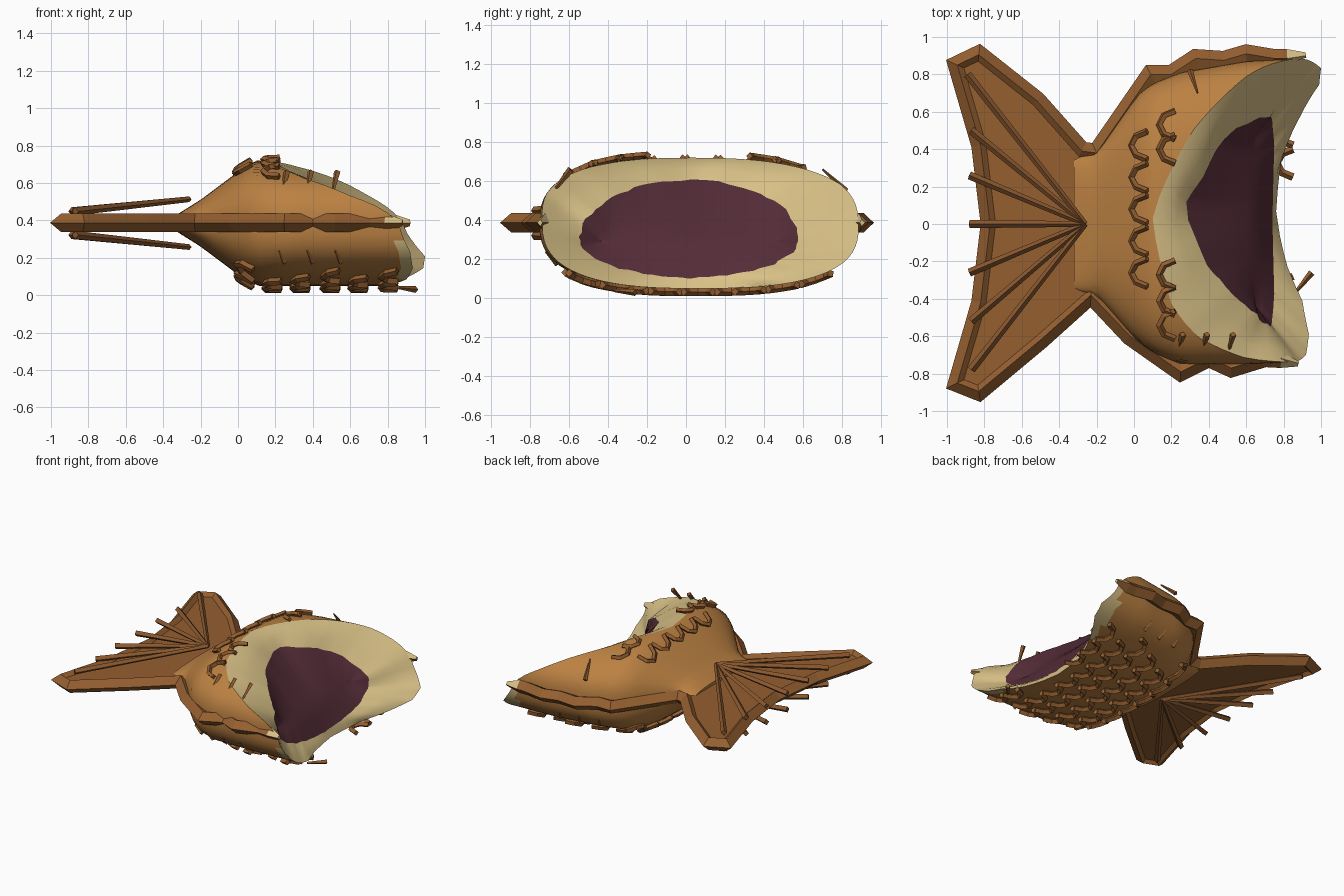
import bpy, bmesh, math, random
from mathutils import Vector

if "Cube" in bpy.data.objects:
    bpy.data.objects.remove(bpy.data.objects["Cube"])

random.seed(4)
CZ, N = 0.385, 2.7


def material(name, rgb):
    m = bpy.data.materials.new(name)
    m.diffuse_color = (*rgb, 1)
    m.use_nodes = True
    m.node_tree.nodes["Principled BSDF"].inputs["Base Color"].default_value = m.diffuse_color
    return m


SKIN = material("golden skin", (0.50, 0.22, 0.055))
FIN = material("fin brown", (0.30, 0.115, 0.030))
DARK = material("dark brown", (0.25, 0.095, 0.027))
CREAM = material("cream fat", (0.70, 0.54, 0.245))
FLESH = material("purple flesh", (0.088, 0.025, 0.038))


def interp(table, v):
    for a, b in zip(table, table[1:]):
        if v <= b[0]:
            k = max(0, (v - a[0]) / (b[0] - a[0]))
            return [p + (q - p) * k for p, q in zip(a[1:], b[1:])]
    return list(table[-1][1:])


def select(ob):
    bpy.ops.object.select_all(action='DESELECT')
    ob.select_set(True)
    bpy.context.view_layer.objects.active = ob


def finish(name, bm, mats, smooth=None):
    bmesh.ops.recalc_face_normals(bm, faces=bm.faces)
    me = bpy.data.meshes.new(name)
    bm.to_mesh(me)
    bm.free()
    for m in mats:
        me.materials.append(m)
    ob = bpy.data.objects.new(name, me)
    bpy.context.collection.objects.link(ob)
    if smooth:
        select(ob)
        bpy.ops.object.shade_smooth_by_angle(angle=math.radians(smooth))
    return ob


def tubes(name, paths, radius, mat):
    """Four-sided bars swept along polylines."""
    cu = bpy.data.curves.new(name, 'CURVE')
    cu.dimensions = '3D'
    cu.bevel_depth, cu.bevel_resolution = radius, 0
    cu.use_fill_caps = True
    for path in paths:
        sp = cu.splines.new('POLY')
        sp.points.add(len(path) - 1)
        for p, co in zip(sp.points, path):
            p.co = (*co, 1)
    cu.materials.append(mat)
    ob = bpy.data.objects.new(name, cu)
    bpy.context.collection.objects.link(ob)
    select(ob)
    bpy.ops.object.convert(target='MESH')
    bpy.ops.object.shade_flat()


def spikes(name, items, mat):
    """Tapered four-sided bars: start, end, start radius, end radius."""
    bm = bmesh.new()
    for a, b, r1, r2 in items:
        a, b = Vector(a), Vector(b)
        d = b - a
        new = bmesh.ops.create_cone(bm, cap_ends=True, segments=4, radius1=r1,
                                    radius2=r2, depth=d.length)['verts']
        mat4 = d.to_track_quat('Z', 'Y').to_matrix().to_4x4()
        mat4.translation = (a + b) / 2
        bmesh.ops.transform(bm, matrix=mat4, verts=new)
    return finish(name, bm, [mat])


# Body cross-section by x: half width, half height, centre y
SECTION = [(-0.32, 0.36, 0.05, 0.0), (-0.2, 0.38, 0.125, 0.0), (0.02, 0.66, 0.29, 0.03),
           (0.1, 0.72, 0.335, 0.03), (0.25, 0.78, 0.335, 0.03), (0.6, 0.81, 0.335, 0.06),
           (1.0, 0.81, 0.335, 0.08)]
# Slanted open end: x by angle (0 = +y side, 90 = top)
RIM = [(0, .88), (10, .79), (20, .69), (40, .51), (60, .32), (75, .21), (90, .1), (105, .15),
       (120, .2), (140, .35), (160, .59), (170, .74), (180, .86), (200, .92), (220, .935),
       (240, .9), (255, .82), (270, .76), (285, .79), (300, .88), (320, .99), (335, 1.0),
       (350, .93), (360, .88)]
# Edge of the flesh: x by angle
CORE = [(0, .73), (25, .58), (45, .45), (65, .37), (80, .28), (90, .29), (115, .39), (135, .53),
        (155, .66), (180, .73), (225, .75), (270, .74), (315, .75), (360, .73)]


def spow(v):
    return math.copysign(abs(v) ** (2 / N), v)


def shell(x, deg):
    w, h, cy = interp(SECTION, x)
    t = math.radians(deg)
    return Vector((x, cy + w * spow(math.cos(t)), CZ + h * spow(math.sin(t))))


def surface_z(x, y, side):
    w, h, cy = interp(SECTION, x)
    k = min(1, abs((y - cy) / w))
    return CZ + side * h * (1 - k ** N) ** (1 / N)


def loft(rings, bm):
    rows = [[bm.verts.new(p) for p in r] for r in rings]
    n = len(rows[0])
    for a, b in zip(rows, rows[1:]):
        for i in range(n):
            bm.faces.new((a[i], a[(i + 1) % n], b[(i + 1) % n], b[i]))
    return rows


ANG = [i * 5 for i in range(72)]

# Skin shell, with a pale edge along the lower lip
bm = bmesh.new()
rows = loft([[shell(-0.32 + (interp(RIM, a)[0] + 0.32) * u / 20, a) for a in ANG]
             for u in range(21)], bm)
bm.faces.new(rows[0])
for f in bm.faces:
    c = f.calc_center_median()
    f.material_index = int(c.x > 0.86 and c.z < 0.42)
finish("body_skin", bm, [SKIN, CREAM], 40)

# Cut face: fat ring around the flesh
rim = [shell(interp(RIM, a)[0], a) for a in ANG]
core = []
for a in ANG:
    t = math.radians(a)
    j = random.uniform(0.98, 1.02)
    core.append(Vector((interp(CORE, a)[0], 0.02 + 0.56 * j * math.cos(t),
                        0.355 + 0.25 * j * math.sin(t) - 0.04 * abs(math.cos(t)) ** 3)))
mids = []
for k in (0.33, 0.67):
    mids.append([r.lerp(c, k) + Vector((0, 0, 0.02 * max(0, math.sin(math.radians(a)))))
                 for r, c, a in zip(rim, core, ANG)])
bm = bmesh.new()
loft([rim] + mids + [core], bm)
finish("fat_ring", bm, [CREAM], 50)

# Flesh folding towards a long crease
bm = bmesh.new()
rows = loft([core] + [[p.lerp(Vector((0.64, 0.02 + (p.y - 0.02) * 0.8, 0.29)), k) for p in core]
                      for k in (0.3, 0.6, 0.9)], bm)
last = rows[-1]
for i in range(36):
    quad = list(dict.fromkeys((last[i], last[i + 1], last[71 - i], last[(72 - i) % 72])))
    if len(quad) > 2:
        bm.faces.new(quad)
finish("flesh_core", bm, [FLESH], 60)

# Tail fin membrane
half = [(-0.25, 0.38), (-0.5, 0.65), (-0.83, 0.9), (-0.95, 0.84), (-0.85, 0.45)]
outline = half + [(-0.79, 0.0)] + [(x, -y) for x, y in reversed(half)]
bm = bmesh.new()
low = bm.faces.new([bm.verts.new((x, y, CZ - 0.025)) for x, y in outline])
up = bmesh.ops.extrude_face_region(bm, geom=[low])
bmesh.ops.translate(bm, vec=(0, 0, 0.05),
                    verts=[v for v in up['geom'] if isinstance(v, bmesh.types.BMVert)])
finish("tail_membrane", bm, [FIN])

# Sharp ridge along both flanks and around the tail, pale at its front ends
back_side = [(0.92, 0.90), (0.82, 0.885), (0.75, 0.885), (0.6, 0.91), (0.48, 0.875),
             (0.33, 0.885), (0.2, 0.80), (0.09, 0.80), (-0.2, 0.38), (-0.28, 0.39),
             (-0.52, 0.66), (-0.83, 0.905), (-0.945, 0.85), (-0.82, 0.42)]
front_side = [(-0.82, -0.42), (-0.945, -0.85), (-0.83, -0.895), (-0.5, -0.62), (-0.23, -0.38),
              (-0.02, -0.60), (0.25, -0.79), (0.4, -0.715), (0.52, -0.77), (0.7, -0.715),
              (0.79, -0.72), (0.88, -0.745)]
path = [Vector((x, y, CZ + 0.002)) for x, y in back_side + [(-0.77, 0)] + front_side]
rings = []
for i, p in enumerate(path):
    d1 = (p - path[max(i - 1, 0)]).normalized()
    d2 = (path[min(i + 1, len(path) - 1)] - p).normalized()
    d = (d1 + d2).normalized()
    out = Vector((d.y, -d.x, 0)) / max(0.75, d.dot(d2 if d2.length else d1))
    s = 0.35 if i in (0, len(path) - 1) else 1
    inner = 0.055 if p.x < -0.1 else (0.11 if p.x < 0.65 else 0.03)
    z = Vector((0, 0, 0.05 * s))
    rings.append([p + out * 0.05 * s, p + z, p - out * inner * s, p - z])
bm = bmesh.new()
rows = loft(rings, bm)
bm.faces.new(rows[0])
bm.faces.new(rows[-1])
for f in bm.faces:
    c = f.calc_center_median()
    f.material_index = int(c.x > 0.81 and c.z > CZ)
finish("edge_ridge", bm, [FIN, CREAM])

# Fin rays above and below the membrane
rays = []
for x, y in [(-0.89, 0.80), (-0.87, 0.5), (-0.88, 0.26), (-0.88, 0.0), (-0.88, -0.26),
             (-0.87, -0.52), (-0.87, -0.78)]:
    for s in (1, -1):
        rays.append(((-0.26, 0, CZ + s * 0.128), (x, y, CZ + s * 0.063), 0.015, 0.022))
spikes("fin_rays", rays, DARK)


# Raised scale arcs on the back and belly
def arc(x, y, side):
    pts = []
    for dx, dy in [(0.04, -0.075), (-0.02, -0.05), (-0.045, 0), (-0.02, 0.05), (0.04, 0.075)]:
        z = surface_z(x + dx, y + dy, side)
        pts.append((x + dx, y + dy, z + side * 0.018))
    return pts


top = [arc(0.03, y, 1) for y in (0.42, 0.25, 0.08, -0.09, -0.26)]
top += [arc(0.18, y, 1) for y in (0.53, 0.40, -0.27, -0.41, -0.54)]
tubes("back_scales", top, 0.018, FIN)
belly = []
for j, x in enumerate((0.04, 0.19, 0.34, 0.5, 0.65, 0.81)):
    w, h, cy = interp(SECTION, x)
    for i in range(-4, 5):
        y = cy + i * 0.17 + (0.085 if j % 2 else 0)
        if abs(y - cy) < w * 0.77 and not (x > 0.8 and -0.2 < y < 0.2):
            belly.append(arc(x, y, -1))
tubes("belly_scales", belly, 0.021, FIN)

# Thin bristles on the flanks and one under the lip
bristles = [((0.86, -0.37, 0.04), (0.95, -0.26, 0.03), 0.008, 0.018),
            ((0.30, 0.82, 0.55), (0.34, 0.70, 0.66), 0.016, 0.005)]
for x in (0.23, 0.36, 0.5):
    z = surface_z(x, -0.6, 1)
    bristles.append(((x + 0.03, -0.59, z + 0.03), (x, -0.70, z - 0.11), 0.018, 0.004))
for x in (0.22, 0.37, 0.52):
    for a, b in ((199, 212), (341, 328)):
        bristles.append((shell(x, a), shell(x + 0.03, b), 0.006, 0.016))
spikes("bristles", bristles, FIN)
